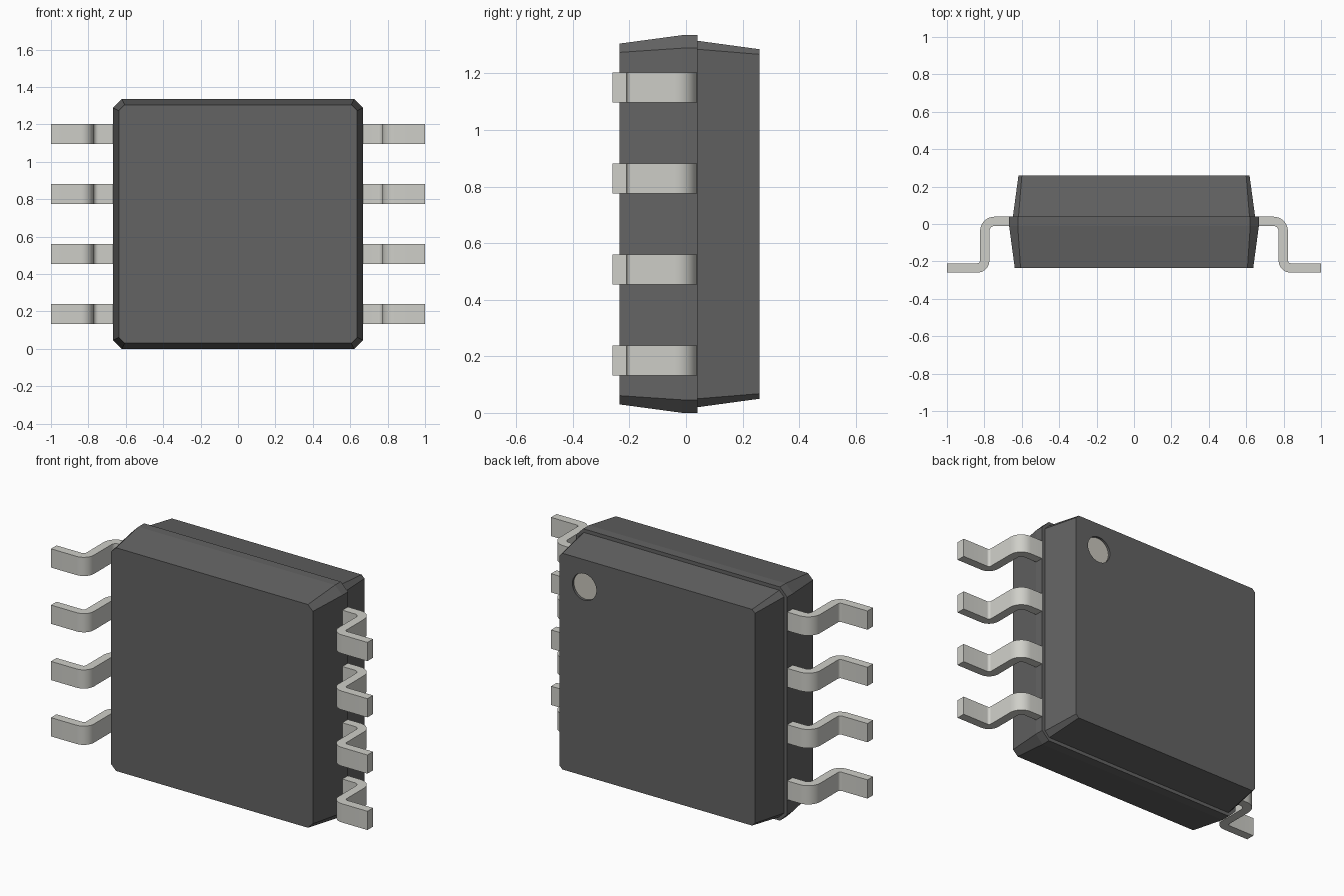
import bpy, bmesh, math

if "Cube" in bpy.data.objects:
    bpy.data.objects.remove(bpy.data.objects["Cube"])

MID = 0.6675           # height of the package centre
MARK = (0.46, MID + 0.462)


def material(name, rgb):
    m = bpy.data.materials.new(name)
    m.diffuse_color = (*rgb, 1)
    m.use_nodes = True
    m.node_tree.nodes["Principled BSDF"].inputs["Base Color"].default_value = m.diffuse_color
    return m


dark = material("dark_plastic", (0.125, 0.125, 0.125))
metal = material("metal", (0.62, 0.62, 0.58))
mark_grey = material("mark_grey", (0.58, 0.56, 0.50))


def finish(name, bm, mat):
    bmesh.ops.recalc_face_normals(bm, faces=bm.faces)
    me = bpy.data.meshes.new(name)
    bm.to_mesh(me)
    bm.free()
    me.materials.append(mat)
    ob = bpy.data.objects.new(name, me)
    bpy.context.collection.objects.link(ob)
    return ob


def activate(ob):
    bpy.ops.object.select_all(action='DESELECT')
    ob.select_set(True)
    bpy.context.view_layer.objects.active = ob


def loft(rings):
    """Skin a list of closed 3D rings and cap both ends."""
    bm = bmesh.new()
    vs = [[bm.verts.new(p) for p in r] for r in rings]
    n = len(vs[0])
    for a, b in zip(vs, vs[1:]):
        for i in range(n):
            j = (i + 1) % n
            bm.faces.new((a[i], a[j], b[j], b[i]))
    bm.faces.new(vs[0])
    bm.faces.new(vs[-1])
    return bm


def octagon(y, h, c):
    """Square of half size h with corners chamfered by c."""
    k = h - c
    pts = [(h, k), (k, h), (-k, h), (-h, k), (-h, -k), (-k, -h), (k, -h), (h, -k)]
    return [(x, y, MID + z) for x, z in pts]


def circle(y, r, n=32):
    return [(MARK[0] + r * math.cos(2 * math.pi * i / n), y,
             MARK[1] + r * math.sin(2 * math.pi * i / n)) for i in range(n)]


# Moulded body: two tapered halves with a small ledge where they meet
body = finish("body", loft([
    octagon(-0.235, 0.6375, 0.031),
    octagon(-0.012, 0.6675, 0.046),
    octagon(0.040, 0.6675, 0.046),
    octagon(0.040, 0.6475, 0.030),
    octagon(0.260, 0.6175, 0.018)]), dark)

# Shallow round recess for the corner mark
cutter = finish("mark_cutter", loft([circle(0.245, 0.076), circle(0.30, 0.076)]), dark)
cutter.hide_render = True
mod = body.modifiers.new("recess", 'BOOLEAN')
mod.operation = 'DIFFERENCE'
mod.solver = 'EXACT'
mod.object = cutter
activate(body)
bpy.ops.object.modifier_apply(modifier=mod.name)
bpy.data.objects.remove(cutter)

# Pale disc at the bottom of the recess
finish("corner_mark", loft([circle(0.240, 0.0755), circle(0.247, 0.0755)]), mark_grey)


def lead_profile(t=0.025, steps=8):
    """Gull-wing outline in x, y: straight, two bends, flat foot."""
    r1, r2, leg, top, foot = 0.052, 0.040, 0.798, 0.014, -0.235
    upper, lower = [(0.655, top + t)], [(0.655, top - t)]
    for (cx, cy), r, start, side in (
            ((leg - r1, top - r1), r1, 90, 1),
            ((leg + r2, foot + r2), r2, 180, -1)):
        for i in range(steps + 1):
            a = math.radians(start - side * 90 * i / steps)
            for line, d in ((upper, t), (lower, -t)):
                q = r + side * d
                line.append((cx + q * math.cos(a), cy + q * math.sin(a)))
    upper.append((1.0, foot + t))
    lower.append((1.0, foot - t))
    return upper + lower[::-1]


# Four leads on each side
profile = lead_profile()
for side, label in ((1, "right"), (-1, "left")):
    for i in range(4):
        z = MID + (i - 1.5) * 0.3215
        rings = [[(side * x, y, z + s * 0.0535) for x, y in profile] for s in (-1, 1)]
        lead = finish(f"lead_{label}_{i + 1}", loft(rings), metal)
        activate(lead)
        bpy.ops.object.shade_smooth_by_angle(angle=math.radians(30))
